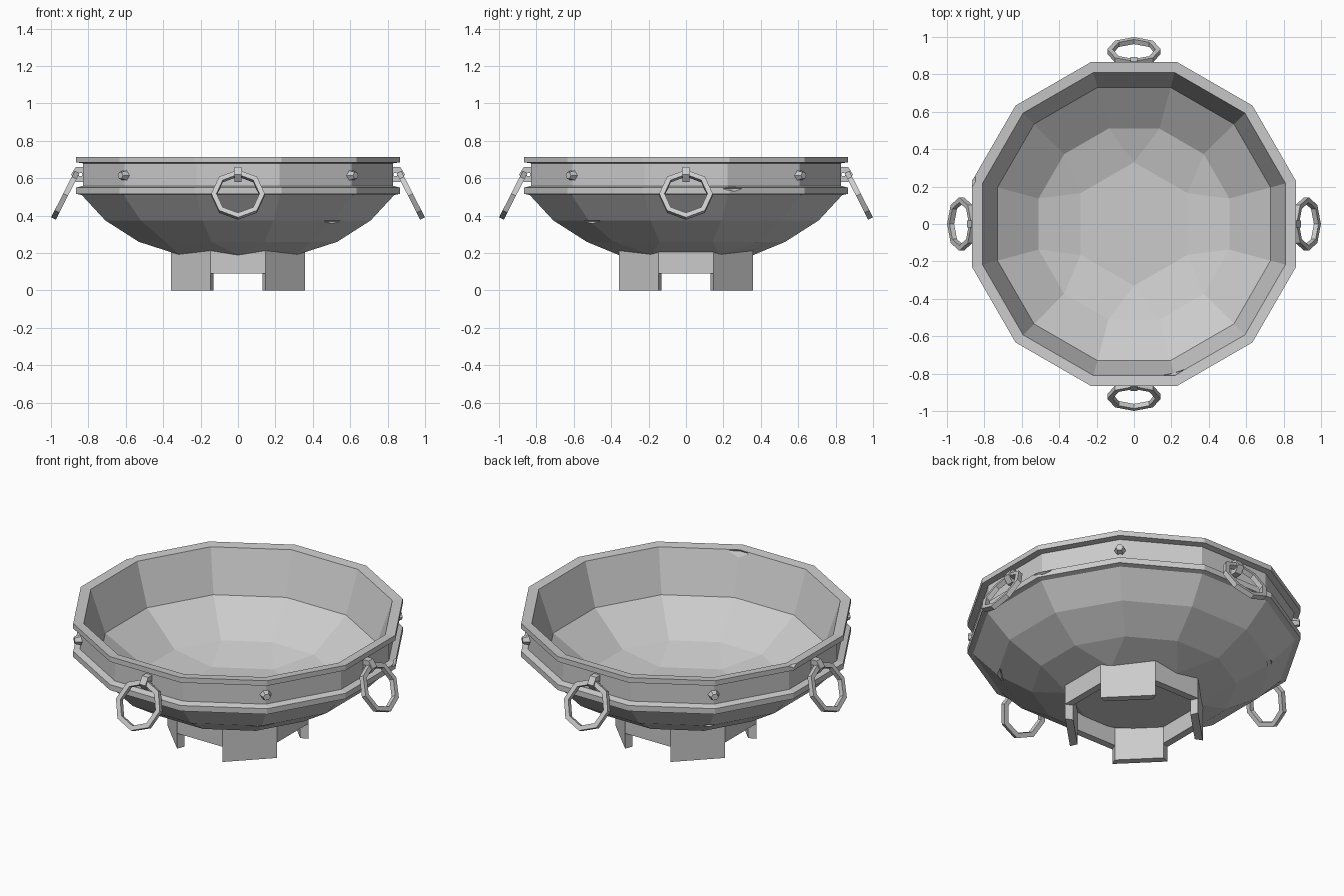
import bpy, bmesh, math
from mathutils import Matrix, Vector

if "Cube" in bpy.data.objects:
    bpy.data.objects.remove(bpy.data.objects["Cube"])


def finish(name, bm):
    bmesh.ops.recalc_face_normals(bm, faces=bm.faces[:])
    me = bpy.data.meshes.new(name)
    bm.to_mesh(me)
    bm.free()
    ob = bpy.data.objects.new(name, me)
    bpy.context.collection.objects.link(ob)
    return ob


def ring(bm, apothem, z, n=12):
    r = apothem / math.cos(math.pi / n)
    return [bm.verts.new((r * math.cos((i + .5) * math.tau / n),
                          r * math.sin((i + .5) * math.tau / n), z)) for i in range(n)]


def hex_cap(bm, outer, r, z):
    # a hexagon floor joined to a twelve-sided ring
    hexa = [bm.verts.new((r * math.cos(math.radians(30 + 60 * i)),
                          r * math.sin(math.radians(30 + 60 * i)), z)) for i in range(6)]
    for i in range(6):
        a, b, c = outer[2 * i], outer[2 * i + 1], outer[(2 * i + 2) % 12]
        bm.faces.new((a, b, hexa[i]))
        bm.faces.new((b, c, hexa[(i + 1) % 6], hexa[i]))
    bm.faces.new(hexa)


# bowl: outer wall, bands, rim and inner wall in one closed shell
profile = [(.53, .26), (.71, .375), (.835, .51), (.865, .517), (.865, .55), (.83, .56),
           (.83, .68), (.865, .685), (.865, .715), (.81, .71), (.73, .465), (.51, .30)]
bm = bmesh.new()
rings = [ring(bm, a, z) for a, z in profile]
for lo, hi in zip(rings, rings[1:]):
    for i in range(12):
        j = (i + 1) % 12
        bm.faces.new((lo[i], lo[j], hi[j], hi[i]))
hex_cap(bm, rings[0], .36, .19)
hex_cap(bm, rings[-1], .33, .245)
bowl = finish("bowl", bm)

# worn chips: angle, distance, height, half width, half depth, half height
chips = [(-45, .715, .37, .09, .03, .016), (-75, .825, .70, .07, .02, .03),
         (17, .89, .545, .08, .03, .016), (135, .735, .37, .08, .03, .016),
         (165, .895, .715, .05, .02, .015)]
for ang, dist, z, w, d, h in chips:
    bm = bmesh.new()
    m = (Matrix.Rotation(math.radians(ang), 4, 'Z') @ Matrix.Translation((dist, 0, z))
         @ Matrix.Diagonal((d, w, h, 1)))
    bmesh.ops.create_uvsphere(bm, u_segments=4, v_segments=2, radius=1, matrix=m)
    cutter = finish("chip_cutter", bm)
    cutter.hide_render = True
    mod = bowl.modifiers.new("chip", 'BOOLEAN')
    mod.operation, mod.solver, mod.object = 'DIFFERENCE', 'EXACT', cutter
    bpy.context.view_layer.objects.active = bowl
    bpy.ops.object.modifier_apply(modifier=mod.name)
    bpy.data.objects.remove(cutter)

# foot: octagonal collar with its diagonal sides extended down as legs
bm = bmesh.new()
levels = [(ring(bm, .357, z, 8), ring(bm, .315, z, 8)) for z in (0, .09, .215)]
for i in range(8):
    j = (i + 1) % 8
    # sides with even index run diagonally
    base = 0 if i % 2 == 0 else 1
    for k in range(base, 2):
        for s in (0, 1):
            lo, hi = levels[k][s], levels[k + 1][s]
            bm.faces.new((lo[i], lo[j], hi[j], hi[i]))
    for k in (base, 2):
        o, n = levels[k]
        bm.faces.new((o[i], o[j], n[j], n[i]))
    if base == 0:
        for e in (i, j):
            bm.faces.new((levels[0][0][e], levels[0][1][e], levels[1][1][e], levels[1][0][e]))
finish("foot", bm)


def torus(name, R, r, n, matrix):
    # low-poly ring in its local YZ plane, square section
    bm = bmesh.new()
    loops = []
    for i in range(n):
        t = i * math.tau / n
        loops.append([bm.verts.new(matrix @ Vector((dx, (R + dr) * math.cos(t), (R + dr) * math.sin(t))))
                      for dx, dr in ((-r, -r), (r, -r), (r, r), (-r, r))])
    for i in range(n):
        a, b = loops[i], loops[(i + 1) % n]
        for k in range(4):
            bm.faces.new((a[k], b[k], b[(k + 1) % 4], a[(k + 1) % 4]))
    return finish(name, bm)


# hanging rings with lugs on the four sides, rivets on the diagonals
for q in range(4):
    turn = Matrix.Rotation(q * math.pi / 2, 4, 'Z')
    torus("handle_ring", .129, .014, 8, turn @ Matrix.Translation((.922, 0, .512))
          @ Matrix.Rotation(math.radians(-27), 4, 'Y'))
    torus("handle_lug", .031, .02, 6, turn @ Matrix.Translation((.842, 0, .62))
          @ Matrix.Rotation(math.pi / 2, 4, 'Z') @ Matrix.Diagonal((1, 1, .9, 1)))
    bm = bmesh.new()
    bmesh.ops.create_cone(bm, cap_ends=True, segments=6, radius1=.034, radius2=.02, depth=.05,
                          matrix=turn @ Matrix.Rotation(math.pi / 4, 4, 'Z')
                          @ Matrix.Translation((.865, 0, .615)) @ Matrix.Rotation(math.pi / 2, 4, 'Y'))
    finish("rivet", bm)
